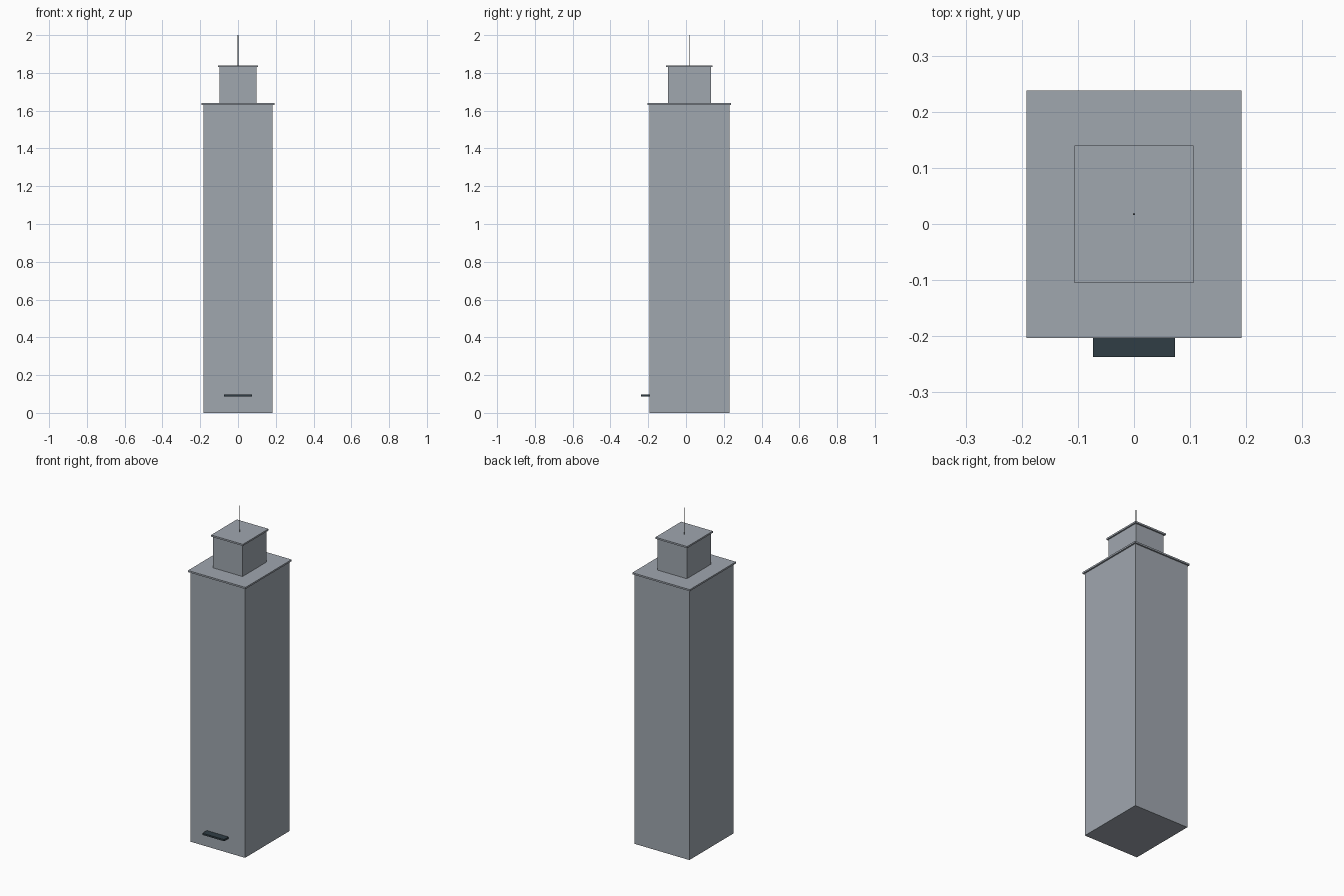
import bpy

if "Cube" in bpy.data.objects:
    bpy.data.objects.remove(bpy.data.objects["Cube"])

CY = 0.0175  # tower axis sits slightly behind the origin because of the canopy


def material(name, rgb):
    m = bpy.data.materials.new(name)
    m.diffuse_color = (*rgb, 1)
    m.use_nodes = True
    m.node_tree.nodes["Principled BSDF"].inputs["Base Color"].default_value = m.diffuse_color
    return m


concrete = material("concrete grey", (0.35, 0.385, 0.43))
dark = material("dark slate", (0.03, 0.048, 0.06))
metal = material("mast grey", (0.10, 0.11, 0.12))


def box(name, hx, y0, y1, z0, z1, mat):
    bpy.ops.mesh.primitive_cube_add(size=1, location=(0, (y0 + y1) / 2, (z0 + z1) / 2))
    o = bpy.context.object
    o.name = name
    o.scale = (2 * hx, y1 - y0, z1 - z0)
    bpy.ops.object.transform_apply(location=False, rotation=False, scale=True)
    o.data.materials.append(mat)
    return o


def tier(name, hx, hy, z0, z1, mat):
    return box(name, hx, CY - hy, CY + hy, z0, z1, mat)


# Main shaft and its roof slab
tier("tower_shaft", 0.183, 0.2115, 0, 1.63, concrete)
tier("tower_roof_slab", 0.192, 0.2205, 1.63, 1.64, concrete)

# Penthouse block and its roof slab
tier("penthouse", 0.098, 0.114, 1.64, 1.83, concrete)
tier("penthouse_roof_slab", 0.106, 0.1225, 1.83, 1.84, concrete)

# Mast
bpy.ops.mesh.primitive_cylinder_add(vertices=8, radius=0.002, depth=0.16,
                                    location=(0, CY, 1.92))
mast = bpy.context.object
mast.name = "mast"
mast.data.materials.append(metal)

# Entrance canopy on the front face
box("entrance_canopy", 0.073, -0.237, CY - 0.2115, 0.087, 0.097, dark)
